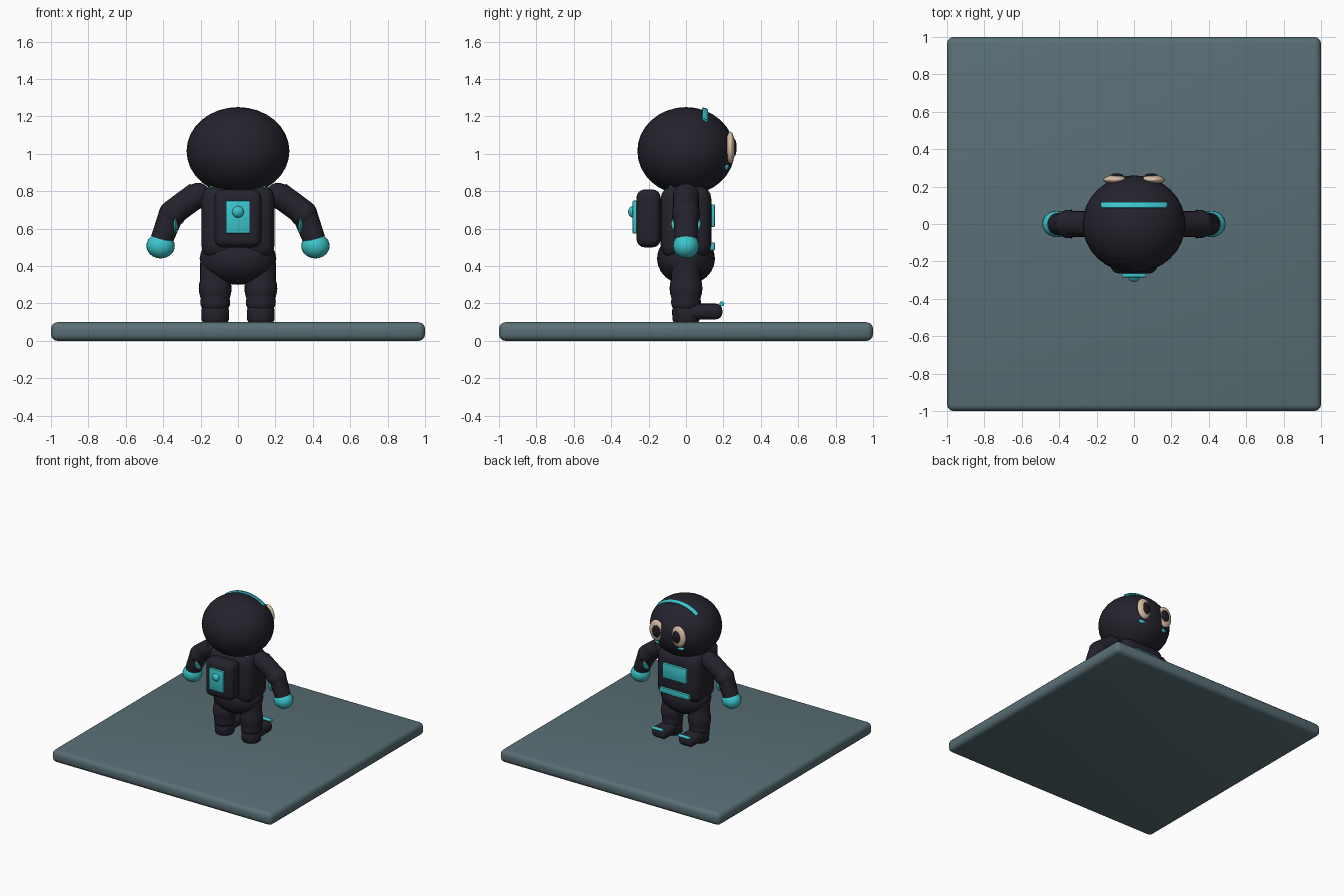
import bpy, bmesh, math
from mathutils import Vector, Matrix

cube = bpy.data.objects.get("Cube")
if cube:
    bpy.data.objects.remove(cube, do_unlink=True)


def material(name, rgb):
    m = bpy.data.materials.new(name)
    m.use_nodes = True
    m.diffuse_color = (*rgb, 1)
    m.node_tree.nodes["Principled BSDF"].inputs["Base Color"].default_value = (*rgb, 1)
    return m


SLATE = material("slate", (0.10, 0.16, 0.18))
SUIT = material("charcoal", (0.018, 0.017, 0.026))
TEAL = material("teal", (0.045, 0.56, 0.60))
CREAM = material("cream", (0.68, 0.53, 0.39))
PUPIL = material("near_black", (0.012, 0.011, 0.014))


def finish(name, bm, mat, angle=40):
    bmesh.ops.recalc_face_normals(bm, faces=bm.faces)
    mesh = bpy.data.meshes.new(name)
    bm.to_mesh(mesh)
    bm.free()
    mesh.materials.append(mat)
    ob = bpy.data.objects.new(name, mesh)
    bpy.context.scene.collection.objects.link(ob)
    bpy.ops.object.select_all(action='DESELECT')
    ob.select_set(True)
    bpy.context.view_layer.objects.active = ob
    bpy.ops.object.shade_smooth_by_angle(angle=math.radians(angle))
    return ob


def ball(name, centre, radii, mat, seg=24):
    bm = bmesh.new()
    bmesh.ops.create_uvsphere(bm, u_segments=seg, v_segments=seg // 2, radius=1)
    bmesh.ops.scale(bm, vec=radii, verts=bm.verts)
    bmesh.ops.translate(bm, vec=centre, verts=bm.verts)
    return finish(name, bm, mat)


def block(name, centre, size, mat, bevel=0.0, steps=3):
    bm = bmesh.new()
    bmesh.ops.create_cube(bm, size=1)
    bmesh.ops.scale(bm, vec=size, verts=bm.verts)
    if bevel:
        bmesh.ops.bevel(bm, geom=bm.edges[:], offset=bevel, segments=steps,
                        profile=0.5, affect='EDGES')
    bmesh.ops.translate(bm, vec=centre, verts=bm.verts)
    return finish(name, bm, mat)


def rod(name, a, b, r1, r2, mat, seg=20):
    a, b = Vector(a), Vector(b)
    d = b - a
    bm = bmesh.new()
    bmesh.ops.create_cone(bm, cap_ends=True, segments=seg, radius1=r1, radius2=r2, depth=d.length)
    turn = d.to_track_quat('Z', 'Y').to_matrix().to_4x4()
    bmesh.ops.transform(bm, matrix=Matrix.Translation((a + b) / 2) @ turn, verts=bm.verts)
    return finish(name, bm, mat)


def lathe(name, profile, x, mat, seg=24):
    bm = bmesh.new()
    vs = [bm.verts.new((r, 0, z)) for r, z in profile]
    es = [bm.edges.new(p) for p in zip(vs, vs[1:])]
    bmesh.ops.spin(bm, geom=vs + es, cent=(0, 0, 0), axis=(0, 0, 1),
                   angle=math.tau, steps=seg, use_duplicate=False)
    bmesh.ops.remove_doubles(bm, verts=bm.verts, dist=0.0005)
    bmesh.ops.translate(bm, vec=(x, 0, 0), verts=bm.verts)
    return finish(name, bm, mat, 30)


# Base
block("platform", (0, 0, 0.05), (2, 2, 0.1), SLATE, 0.035, 3)

# Head
HEAD_C, HEAD_R = Vector((0, 0, 1.015)), Vector((0.275, 0.26, 0.235))
ball("head", HEAD_C, HEAD_R, SUIT, 32)

# Crest band hugging the top of the head
bm = bmesh.new()
rings = []
for i in range(17):
    x, y = -0.17 + 0.34 * i / 16, 0.1
    z = HEAD_C.z + HEAD_R.z * math.sqrt(1 - (x / HEAD_R.x) ** 2 - (y / HEAD_R.y) ** 2)
    p = Vector((x, y, z))
    off = p - HEAD_C
    n = Vector([o / r ** 2 for o, r in zip(off, HEAD_R)]).normalized()
    side = Vector((0, 1, -n.y / n.z)).normalized()
    rings.append([bm.verts.new(p + n * h + side * s) for h, s in
                  ((-0.02, -0.016), (0.01, -0.016), (0.015, 0), (0.01, 0.016), (-0.02, 0.016))])
for a, b in zip(rings, rings[1:]):
    for j in range(5):
        k = (j + 1) % 5
        bm.faces.new((a[j], a[k], b[k], b[j]))
bm.faces.new(rings[0])
bm.faces.new(rings[-1])
finish("head_band", bm, TEAL)

# Torso
block("torso", (0, 0, 0.635), (0.39, 0.27, 0.39), SUIT, 0.07, 4)
ball("pelvis", (0, 0, 0.44), (0.205, 0.155, 0.14), SUIT)
block("chest_panel", (0, 0.14, 0.67), (0.22, 0.03, 0.12), TEAL, 0.006, 2)
block("belt_strip", (0, 0.14, 0.505), (0.27, 0.03, 0.042), TEAL, 0.006, 2)

# Backpack
block("backpack", (0, -0.2, 0.655), (0.25, 0.13, 0.31), SUIT, 0.045, 4)
block("backpack_panel", (0, -0.27, 0.662), (0.13, 0.03, 0.175), TEAL, 0.004, 2)
ball("backpack_knob", (0, -0.277, 0.69), (0.033, 0.033, 0.033), TEAL, 16)

LEG = [(0, 0.1), (0.066, 0.1), (0.073, 0.112), (0.074, 0.165), (0.07, 0.175),
       (0.078, 0.19), (0.08, 0.21), (0.077, 0.225), (0.085, 0.255), (0.088, 0.28),
       (0.085, 0.31), (0.08, 0.325), (0.08, 0.42), (0, 0.42)]

for s, tag in ((1, "left"), (-1, "right")):
    # Eyes and cheeks
    ball(tag + "_eye", (s * 0.1, 0.237, 1.033), (0.064, 0.025, 0.086), CREAM)
    ball(tag + "_pupil", (s * 0.092, 0.255, 1.033), (0.037, 0.016, 0.05), PUPIL, 16)
    ball(tag + "_cheek", (s * 0.1, 0.214, 0.93), (0.033, 0.016, 0.016), TEAL, 16)
    # Arms
    ball(tag + "_shoulder", (s * 0.215, 0, 0.775), (0.07, 0.07, 0.07), SUIT)
    rod(tag + "_upper_arm", (s * 0.215, 0, 0.785), (s * 0.35, 0, 0.685), 0.069, 0.069, SUIT)
    ball(tag + "_elbow", (s * 0.35, 0, 0.68), (0.073, 0.076, 0.073), SUIT)
    rod(tag + "_forearm", (s * 0.355, 0, 0.68), (s * 0.408, 0, 0.54), 0.068, 0.06, SUIT)
    ball(tag + "_elbow_band", (s * 0.335, 0, 0.625), (0.013, 0.08, 0.057), TEAL)
    ball(tag + "_hand", (s * 0.414, 0, 0.508), (0.076, 0.07, 0.067), TEAL)
    # Shoulder strap
    rod(tag + "_strap", (s * 0.145, -0.085, 0.76), (s * 0.138, -0.075, 0.825), 0.014, 0.014, TEAL, 12)
    # Legs and feet
    lathe(tag + "_leg", LEG, s * 0.122, SUIT)
    block(tag + "_foot", (s * 0.122, 0.067, 0.157), (0.135, 0.255, 0.084), SUIT, 0.036, 4)
    rod(tag + "_toe_strip", (s * 0.122 - 0.05, 0.192, 0.198), (s * 0.122 + 0.05, 0.192, 0.198),
        0.013, 0.013, TEAL, 12)
